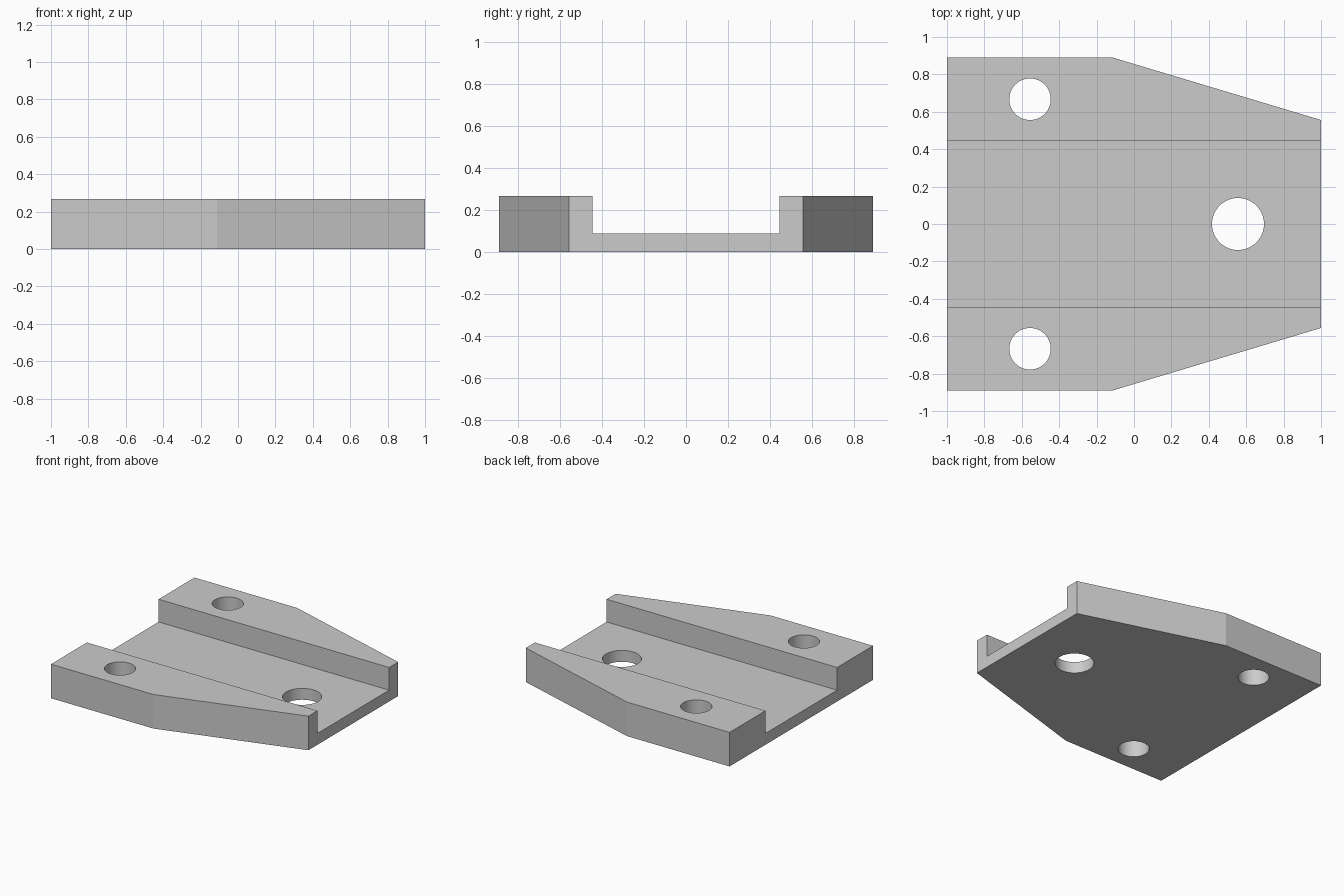
import bpy
import bmesh

cube = bpy.data.objects.get("Cube")
if cube:
    bpy.data.objects.remove(cube, do_unlink=True)

HEIGHT, FLOOR, CHANNEL = 0.267, 0.089, 0.444

grey = bpy.data.materials.new("plain grey")
grey.use_nodes = True
colour = (0.6, 0.6, 0.6, 1)
grey.diffuse_color = colour
grey.node_tree.nodes["Principled BSDF"].inputs["Base Color"].default_value = colour


def prism(name, outline, z0, z1):
    """Extrude a flat outline straight up from z0 to z1."""
    bm = bmesh.new()
    face = bm.faces.new([bm.verts.new((x, y, z0)) for x, y in outline])
    top = bmesh.ops.extrude_face_region(bm, geom=[face])["geom"]
    bmesh.ops.translate(bm, vec=(0, 0, z1 - z0),
                        verts=[v for v in top if isinstance(v, bmesh.types.BMVert)])
    bmesh.ops.recalc_face_normals(bm, faces=bm.faces)
    mesh = bpy.data.meshes.new(name)
    bm.to_mesh(mesh)
    bm.free()
    mesh.materials.append(grey)
    obj = bpy.data.objects.new(name, mesh)
    bpy.context.collection.objects.link(obj)
    return obj


def cut(target, cutter):
    """Subtract the cutter from the target, then remove it."""
    cutter.hide_render = True
    mod = target.modifiers.new("cut", "BOOLEAN")
    mod.operation, mod.solver, mod.object = "DIFFERENCE", "EXACT", cutter
    bpy.context.view_layer.objects.active = target
    bpy.ops.object.modifier_apply(modifier=mod.name)
    bpy.data.objects.remove(cutter, do_unlink=True)


# Tapered plate, mirrored across the centre line
side = [(-1, 0.889), (-0.111, 0.889), (1, 0.556)]
plate = prism("channel_plate", side + [(x, -y) for x, y in reversed(side)], 0, HEIGHT)

# Wide channel along the full length
cut(plate, prism("channel_cutter",
                 [(-2, -CHANNEL), (2, -CHANNEL), (2, CHANNEL), (-2, CHANNEL)], FLOOR, 1))

# Two rail holes and one larger floor hole
for x, y, radius in [(-0.556, 0.667, 0.111), (-0.556, -0.667, 0.111), (0.556, 0, 0.139)]:
    bpy.ops.mesh.primitive_cylinder_add(vertices=64, radius=radius, depth=2, location=(x, y, 0))
    cut(plate, bpy.context.object)

# Smooth hole walls, sharp edges elsewhere
bpy.ops.object.select_all(action="DESELECT")
plate.select_set(True)
bpy.context.view_layer.objects.active = plate
bpy.ops.object.shade_smooth_by_angle(angle=0.26)
